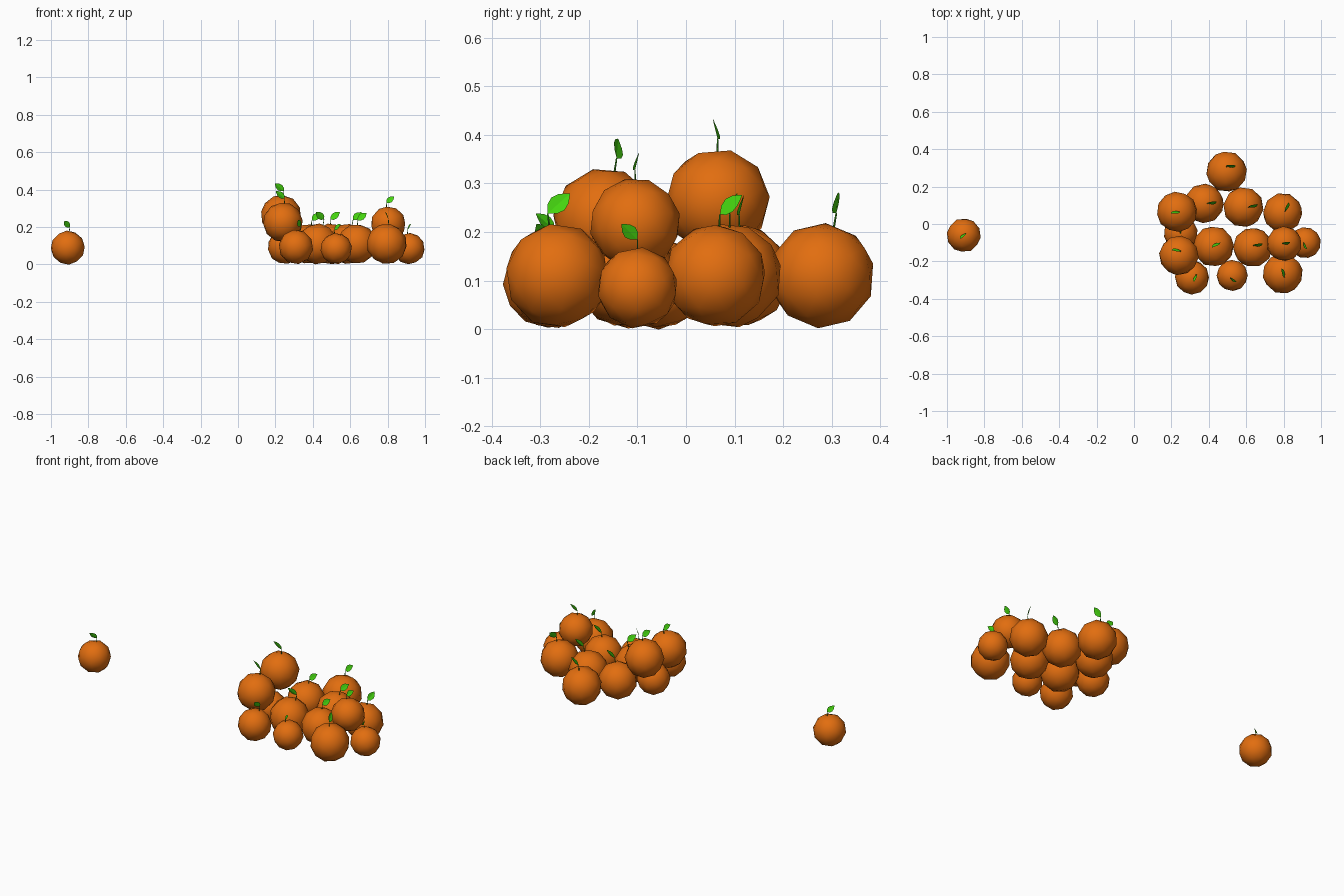
import bpy
import bmesh
import math
import random
from mathutils import Vector, Euler

random.seed(4)

cube = bpy.data.objects.get("Cube")
if cube:
    bpy.data.objects.remove(cube, do_unlink=True)


def make_material(name, colour):
    material = bpy.data.materials.new(name)
    material.use_nodes = True
    material.diffuse_color = (*colour, 1)
    shader = material.node_tree.nodes["Principled BSDF"]
    shader.inputs["Base Color"].default_value = (*colour, 1)
    shader.inputs["Roughness"].default_value = 0.7
    return material


orange_peel = make_material("orange peel", (0.76, 0.155, 0.005))
leaf_green = make_material("leaf green", (0.06, 0.66, 0.005))
stem_green = make_material("stem green", (0.03, 0.25, 0.01))


def add_object(name, bm, material, smooth=False):
    bmesh.ops.recalc_face_normals(bm, faces=bm.faces[:])
    mesh = bpy.data.meshes.new(name)
    for face in bm.faces:
        face.smooth = smooth
    bm.to_mesh(mesh)
    bm.free()
    mesh.materials.append(material)
    obj = bpy.data.objects.new(name, mesh)
    bpy.context.collection.objects.link(obj)
    return obj


def add_fruit(name, centre, radius):
    """Low-poly round fruit, turned at random."""
    bm = bmesh.new()
    bmesh.ops.create_icosphere(bm, subdivisions=2, radius=radius * 1.015)
    obj = add_object(name, bm, orange_peel, smooth=True)
    turn = Euler([random.uniform(0, math.tau) for axis in range(3)])
    obj.data.transform(turn.to_matrix().to_4x4())
    obj.location = centre
    return obj


def add_stem(name, start, end, radius):
    """Thin tapered twig between two points."""
    bm = bmesh.new()
    along = end - start
    bmesh.ops.create_cone(bm, cap_ends=True, segments=6, radius1=radius,
                          radius2=radius * 0.7, depth=along.length)
    obj = add_object(name, bm, stem_green, smooth=True)
    obj.data.transform(along.to_track_quat("Z", "Y").to_matrix().to_4x4())
    obj.location = (start + end) / 2


def add_leaf(name, base, azimuth, size):
    """Pointed leaf rising diagonally, gently folded on its midrib."""
    forward = Vector((math.cos(azimuth), math.sin(azimuth), 0))
    side = Vector((-forward.y, forward.x, 0))
    axis = (forward + Vector((0, 0, 0.85)) + side * 0.2).normalized()
    across = (Vector((0, 0, 0.85)) - forward * 0.7 + side * 0.4)
    across = (across - axis * across.dot(axis)).normalized()
    fold = axis.cross(across)
    outline = [(0.2, 0.22), (0.45, 0.3), (0.7, 0.23), (0.88, 0.1)]
    bm = bmesh.new()

    def point(t, width, lift=0):
        return bm.verts.new((axis * t + across * width + fold * lift) * size)

    root, tip = point(0, 0), point(1, 0)
    rib = [root] + [point(t, 0) for t, w in outline] + [tip]
    for sign in (-1, 1):
        edge = [point(t, sign * w, w * 0.15) for t, w in outline]
        bm.faces.new((root, rib[1], edge[0]))
        for i in range(len(edge) - 1):
            bm.faces.new((rib[i + 1], rib[i + 2], edge[i + 1], edge[i]))
        bm.faces.new((rib[-2], tip, edge[-1]))
    obj = add_object(name, bm, leaf_green)
    obj.location = base


# Fruit: x, y, z, radius, leaf heading in degrees, stem offset x, y
fruits = [
    (-.91, -.06, .09, .09, 215, .01, .01),
    (.495, .28, .11, .108, -8, 0, .03),
    (.375, .11, .11, .105, 0, .02, 0),
    (.23, .065, .264, .107, 180, .015, 0),
    (.585, .09, .11, .107, 8, .03, 0),
    (.795, .06, .11, .105, 60, .015, .01),
    (.425, -.12, .11, .108, 200, .035, .02),
    (.24, -.168, .226, .105, 165, .01, .025),
    (.635, -.125, .11, .105, 0, .005, .01),
    (.803, -.105, .217, .093, 0, -.01, 0),
    (.915, -.1, .085, .083, 290, -.01, 0),
    (.31, -.285, .094, .091, 240, .025, .015),
    (.525, -.275, .085, .083, 320, -.01, -.015),
    (.795, -.265, .11, .107, 100, .01, -.02),
    (.25, -.05, .094, .091, 90, 0, 0),
]

for number, (x, y, z, r, heading, sx, sy) in enumerate(fruits, 1):
    add_fruit(f"fruit_{number}", (x, y, z), r)
    # Stem starts on the fruit's crown, the leaf on the stem's end
    drop = r - math.sqrt(r * r - sx * sx - sy * sy)
    crown = Vector((x + sx * 0.8, y + sy * 0.8, z + r * 0.92 - drop))
    joint = Vector((x + sx, y + sy, z + r * 1.2))
    add_stem(f"stem_{number}", crown, joint, r * 0.022)
    add_leaf(f"leaf_{number}", joint, math.radians(heading), r * 0.6)
